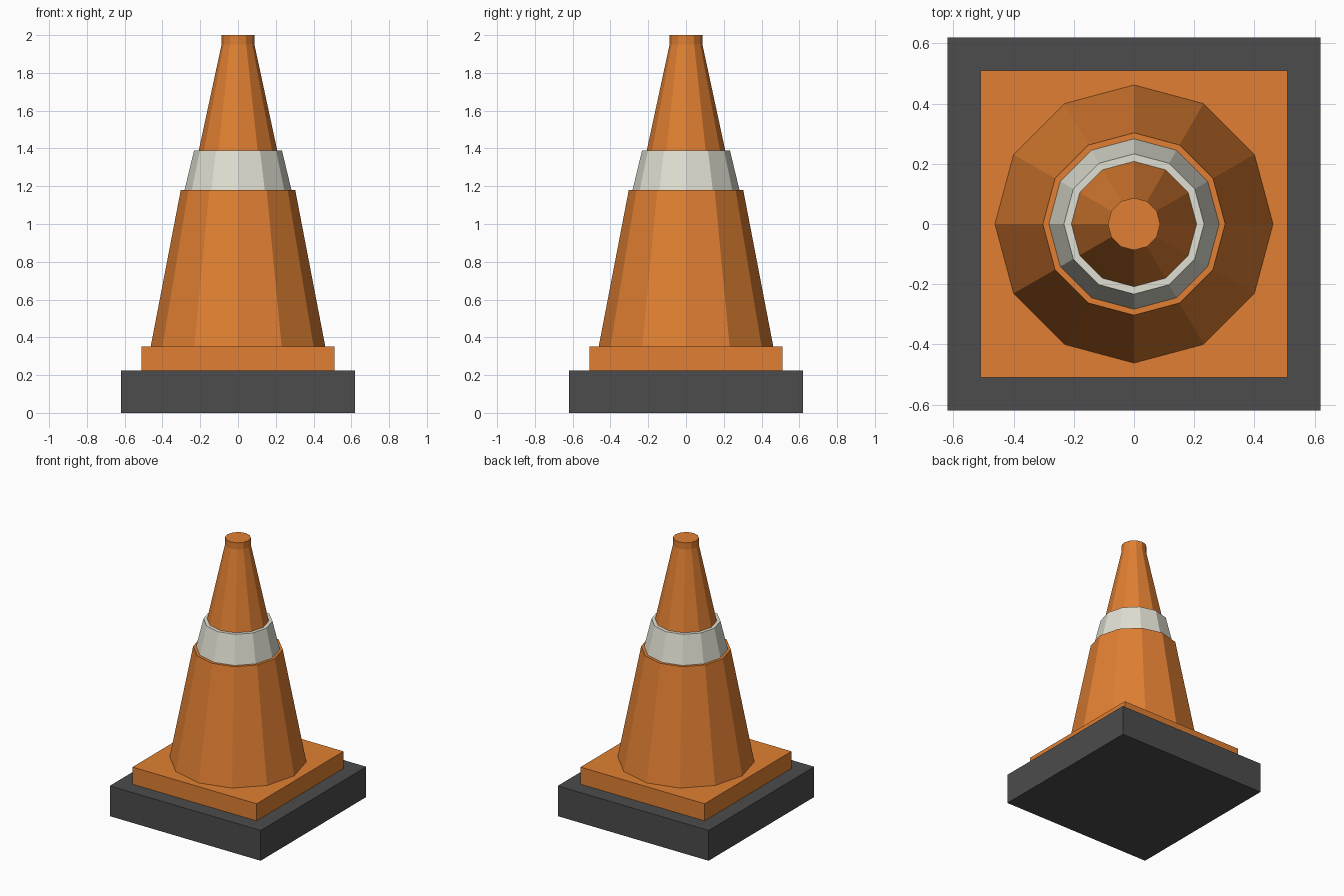
import bpy, bmesh, math

if "Cube" in bpy.data.objects:
    bpy.data.objects.remove(bpy.data.objects["Cube"])

SIDES = 12


def material(name, rgb):
    m = bpy.data.materials.new(name)
    m.diffuse_color = (*rgb, 1.0)
    m.use_nodes = True
    m.node_tree.nodes["Principled BSDF"].inputs["Base Color"].default_value = m.diffuse_color
    return m


orange = material("orange", (0.745, 0.212, 0.032))
grey = material("dark grey", (0.072, 0.072, 0.072))
white = material("off white", (0.745, 0.737, 0.645))


def finish(name, bm, mat):
    bmesh.ops.recalc_face_normals(bm, faces=bm.faces[:])
    mesh = bpy.data.meshes.new(name)
    bm.to_mesh(mesh)
    bm.free()
    mesh.materials.append(mat)
    bpy.context.collection.objects.link(bpy.data.objects.new(name, mesh))


def slab(name, half, z0, z1, mat):
    bm = bmesh.new()
    bmesh.ops.create_cube(bm, size=1)
    for v in bm.verts:
        v.co.x *= 2 * half
        v.co.y *= 2 * half
        v.co.z = z1 if v.co.z > 0 else z0
    finish(name, bm, mat)


def lathe(name, profile, mat, cap=False):
    """Twelve-sided flat-faced ring surface through (radius, height) points."""
    bm = bmesh.new()
    rings = []
    for r, z in profile:
        angles = [2 * math.pi * i / SIDES for i in range(SIDES)]
        rings.append([bm.verts.new((r * math.cos(a), r * math.sin(a), z)) for a in angles])
    for low, high in zip(rings, rings[1:]):
        for i in range(SIDES):
            j = (i + 1) % SIDES
            bm.faces.new((low[i], low[j], high[j], high[i]))
    if cap:
        bm.faces.new(rings[-1])
    finish(name, bm, mat)


# Square foot and the raised plate on it
slab("rubber_base", 0.62, 0.0, 0.225, grey)
slab("base_plate", 0.51, 0.225, 0.352, orange)

# Tapered body with a narrow ledge, pale band, and tip with a short collar
lathe("lower_cone", [(0.462, 0.352), (0.303, 1.18), (0.283, 1.18)], orange)
lathe("reflective_band", [(0.283, 1.18), (0.233, 1.388), (0.208, 1.388)], white)
lathe("upper_cone", [(0.208, 1.388), (0.087, 1.95), (0.087, 2.0)], orange, cap=True)
